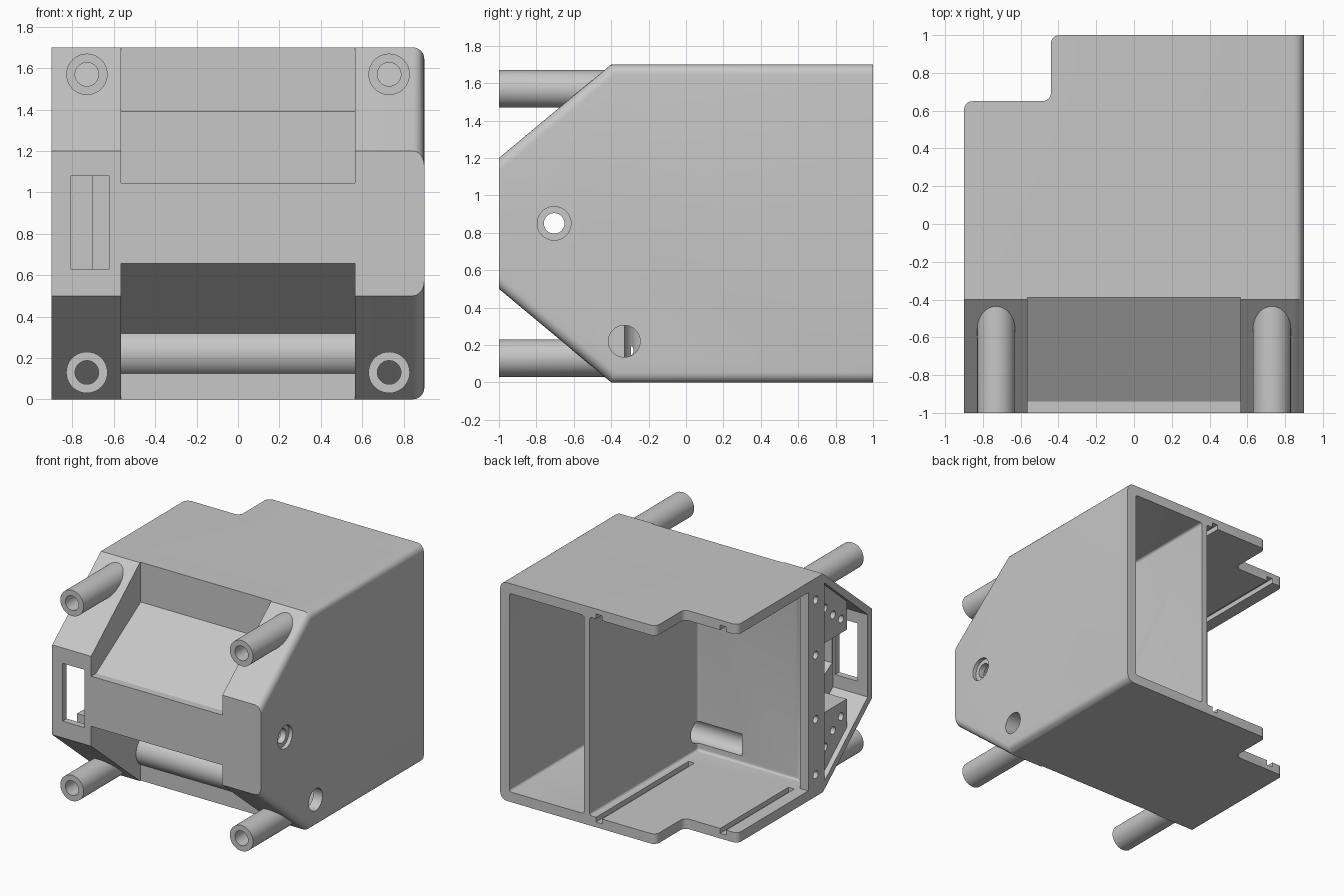
import bpy, bmesh, math
from mathutils import Matrix

if "Cube" in bpy.data.objects:
    bpy.data.objects.remove(bpy.data.objects["Cube"])

grey = bpy.data.materials.new("light grey plastic")
grey.use_nodes = True
colour = (0.57, 0.57, 0.57, 1)
grey.diffuse_color = colour
grey.node_tree.nodes["Principled BSDF"].inputs["Base Color"].default_value = colour

H = 1.7  # body height
WALL = 0.078


def finish(name, bm):
    bmesh.ops.recalc_face_normals(bm, faces=bm.faces)
    me = bpy.data.meshes.new(name)
    bm.to_mesh(me)
    bm.free()
    me.materials.append(grey)
    ob = bpy.data.objects.new(name, me)
    bpy.context.collection.objects.link(ob)
    return ob


def prism(name, pts, lo, hi, axis="x", bevel=None, radius=0.0):
    """Extrude a (y, z) profile along x, or an (x, y) profile along z."""
    bm = bmesh.new()
    place = (lambda p, t: (t, *p)) if axis == "x" else (lambda p, t: (*p, t))
    face = bm.faces.new([bm.verts.new(place(p, lo)) for p in pts])
    new = bmesh.ops.extrude_face_region(bm, geom=[face])["geom"]
    shift = (hi - lo, 0, 0) if axis == "x" else (0, 0, hi - lo)
    bmesh.ops.translate(bm, vec=shift, verts=[v for v in new if isinstance(v, bmesh.types.BMVert)])
    bmesh.ops.recalc_face_normals(bm, faces=bm.faces)
    if bevel:
        chosen = [e for e in bm.edges if bevel(*(v.co for v in e.verts))]
        bmesh.ops.bevel(bm, geom=chosen, offset=radius, segments=6, profile=0.5, affect="EDGES")
    return finish(name, bm)


def box(name, x0, x1, y0, y1, z0, z1, radius=0.0):
    rule = (lambda a, b: True) if radius else None
    return prism(name, [(y0, z0), (y1, z0), (y1, z1), (y0, z1)], x0, x1, "x", rule, radius)


def rod(name, x0, x1, y, z, r):
    bm = bmesh.new()
    bmesh.ops.create_cone(bm, cap_ends=True, segments=40, radius1=r, radius2=r, depth=x1 - x0)
    bmesh.ops.transform(bm, verts=bm.verts, matrix=Matrix.Translation(((x0 + x1) / 2, y, z))
                        @ Matrix.Rotation(math.pi / 2, 4, "Y"))
    return finish(name, bm)


def combine(target, tool, operation="DIFFERENCE"):
    mod = target.modifiers.new("cut", "BOOLEAN")
    mod.operation, mod.object, mod.solver = operation, tool, "EXACT"
    bpy.context.view_layer.objects.active = target
    bpy.ops.object.modifier_apply(modifier=mod.name)
    bpy.data.objects.remove(tool)


def flip(pts):
    return [(y, H - z) for y, z in pts]


# Outer shell: chamfered side profile, rounded along the closed side only
outline = [(-1, 0.5), (-0.4, 0), (1.2, 0), (1.2, H), (-0.4, H), (-1, 1.2)]
body = prism("housing", outline, -0.9, 0.9, "x",
             lambda a, b: min(a.x, b.x) > 0.89 and abs(a.y - b.y) > 0.1, 0.055)

# Notched plan with rounded corners at the open rear corner
plan = [(-0.9, -1.1), (1, -1.1), (1, 1), (-0.44, 1), (-0.44, 0.65), (-0.9, 0.65)]
combine(body, prism("plan", plan, -0.2, 2, "z",
        lambda a, b: abs(a.z - b.z) > 1 and a.x < 0 and a.y > 0.6, 0.045), "INTERSECT")

# Front recesses above and below the nose
recess = [(-1.1, 1.045), (-0.94, 1.045), (-0.39, 1.39), (-0.39, 1.8), (-1.1, 1.8)]
for pts in (recess, flip(recess)):
    combine(body, prism("recess", pts, -0.565, 0.565))

# Rounded sleeve in the lower recess
combine(body, rod("sleeve", -0.58, 0.58, -0.33, 0.225, 0.118), "UNION")

# Rear compartments, leaving a divider between them
combine(body, box("main_bay", -1.5, 0.13, -0.33, 1.5, WALL, H - WALL, 0.02))
combine(body, box("side_bay", 0.178, 0.9 - WALL, -0.33, 1.5, WALL, H - WALL, 0.02))

# Nose cavity: lid seat, open end pocket, and passage across the body
seat = [(-0.95, 0.53), (-0.42, 0.08), (-0.42, 1.62), (-0.95, 1.17)]
half = [(-0.95, 1.17), (-0.75, 1.34), (-0.75, 1.12), (-0.43, 1.12)]
pocket = half + flip(half)[::-1]
passage = [(-0.94, 0.72), (-0.41, 0.39), (-0.41, 1.31), (-0.94, 0.98)]
combine(body, prism("lid_seat", seat, -1, -0.86))
combine(body, prism("end_pocket", pocket, -1, -0.6))
combine(body, prism("passage", passage, -0.7, 0.9 - WALL))
combine(body, box("front_window", -0.81, -0.62, -1.1, -0.8, 0.63, 1.08))

# Screw post beside the open end, with a curved inner corner
R = 0.11
curve = [(-0.72 - R * math.sin(a), -0.22 - R * math.cos(a))
         for a in (math.pi / 2 * i / 8 for i in range(9))]
post = [(-0.9, -0.4), (-0.72, -0.4)] + curve + [(-0.9, -0.22)]
combine(body, prism("screw_post", post, 0.03, H - 0.03, "z"), "UNION")

# Guide grooves in floor and ceiling
for x, y0, y1 in ((0.025, -0.14, 1.2), (-0.8, -0.19, 0.8)):
    for z in (0.04, H - 0.1):
        combine(body, box("groove", x, x + 0.05, y0, y1, z, z + 0.06))

# Blind bore from the closed side, and the countersunk through hole
combine(body, rod("bore", -0.25, 1, -0.33, 0.22, 0.085))
combine(body, rod("side_hole", 0.7, 1, -0.705, 0.85, 0.055))
combine(body, rod("counterbore", 0.87, 1, -0.705, 0.85, 0.09))

# Screw holes at the open end, mirrored top to bottom
for y, z in ((-0.31, 0.17), (-0.31, 0.6), (-0.48, 0.31), (-0.58, 0.4), (-0.68, 0.47)):
    for height in (z, H - z):
        combine(body, rod("screw_hole", -1, -0.8 if y > -0.4 else -0.7, y, height, 0.03))


# Hollow standoffs, their rear ends cut to the slope of the chamfers
def standoff(name, x, z):
    bm = bmesh.new()
    steps = 40
    rings = []
    for radius, rear in ((0.1, True), (0.1, False), (0.057, False), (0.057, True)):
        ring = []
        for i in range(steps):
            a = math.tau * i / steps
            h = z + radius * math.sin(a)
            edge = min(h, H - h)
            ring.append(bm.verts.new((x + radius * math.cos(a), -0.38 - edge * 1.2 if rear else -1, h)))
        rings.append(ring)
    for k in range(4):
        a, b = rings[k], rings[(k + 1) % 4]
        for i in range(steps):
            j = (i + 1) % steps
            bm.faces.new((a[i], a[j], b[j], b[i]))
    return finish(name, bm)


parts = [body]
for side, x in (("left", 0.73), ("right", -0.73)):
    for level, z in (("upper", 1.57), ("lower", 0.13)):
        parts.append(standoff(f"{level}_{side}_standoff", x, z))

# Smooth the rounded surfaces, keep hard edges
for ob in parts:
    bpy.ops.object.select_all(action="DESELECT")
    ob.select_set(True)
    bpy.context.view_layer.objects.active = ob
    bpy.ops.object.shade_smooth_by_angle(angle=math.radians(30))
